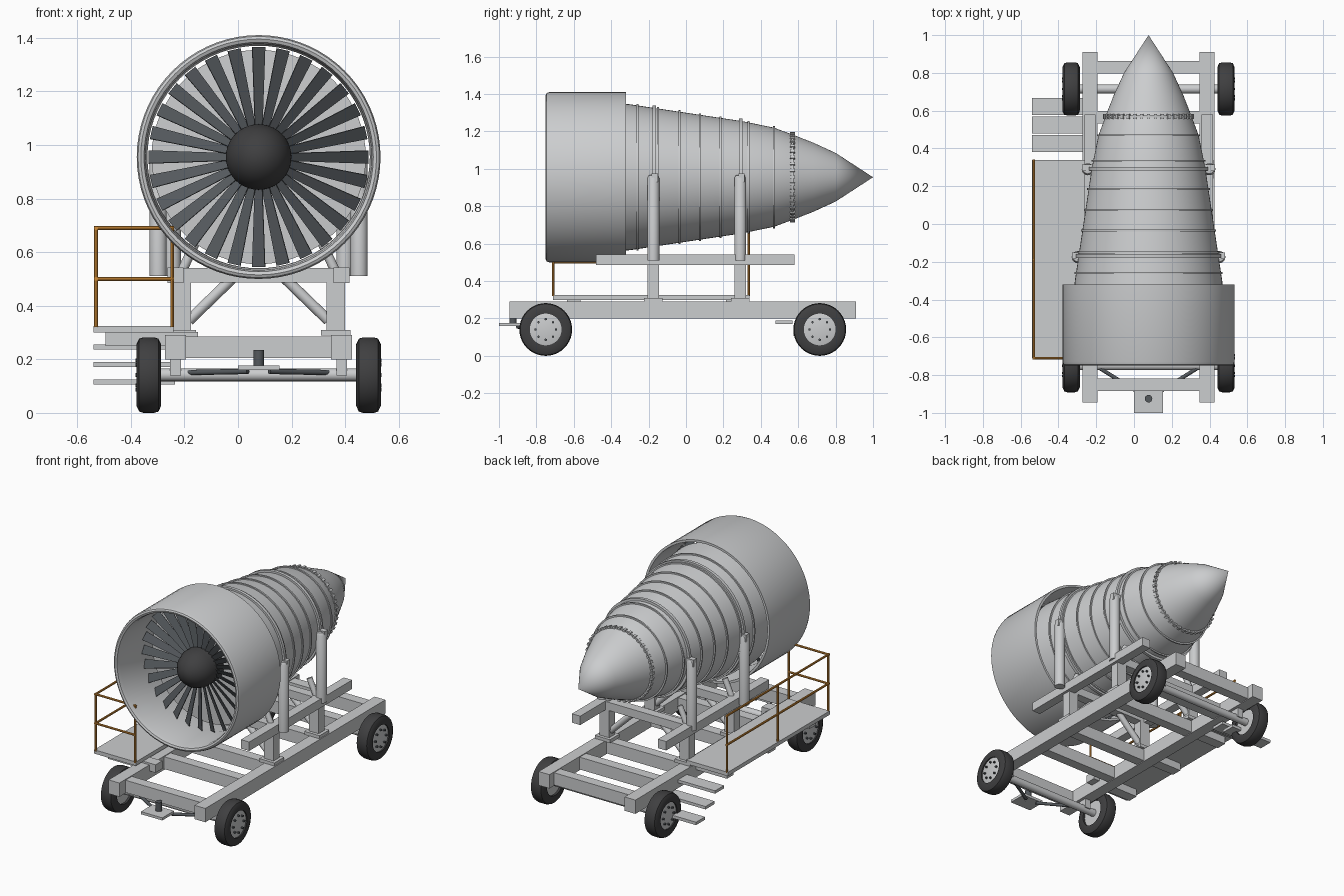
import bpy, bmesh
from math import sin, cos, pi, radians
from mathutils import Vector, Matrix

cube = bpy.data.objects.get("Cube")
if cube:
    bpy.data.objects.remove(cube, do_unlink=True)

CX, CZ = 0.077, 0.955          # engine axis
SIDES = (-1, 1)


def material(name, rgb):
    m = bpy.data.materials.new(name)
    m.use_nodes = True
    m.diffuse_color = (*rgb, 1)
    m.node_tree.nodes["Principled BSDF"].inputs["Base Color"].default_value = (*rgb, 1)
    return m


METAL = material("light grey metal", (0.6, 0.61, 0.62))
RUBBER = material("black rubber", (0.05, 0.05, 0.052))
BLADE = material("dark blade steel", (0.09, 0.1, 0.11))
ORANGE = material("orange paint", (0.65, 0.27, 0.04))


def finish(bm, name, mat, smooth=False):
    bmesh.ops.recalc_face_normals(bm, faces=bm.faces)
    mesh = bpy.data.meshes.new(name)
    bm.to_mesh(mesh)
    bm.free()
    ob = bpy.data.objects.new(name, mesh)
    bpy.context.collection.objects.link(ob)
    mesh.materials.append(mat)
    if smooth:
        bpy.ops.object.select_all(action="DESELECT")
        bpy.context.view_layer.objects.active = ob
        ob.select_set(True)
        bpy.ops.object.shade_smooth_by_angle(angle=radians(35))
    return ob


def add_box(bm, lo, hi):
    lo, hi = Vector(lo), Vector(hi)
    bmesh.ops.create_cube(bm, size=1, matrix=Matrix.Translation((lo + hi) / 2)
                          @ Matrix.Diagonal((*(hi - lo), 1)))


def box(name, lo, hi, mat=METAL):
    bm = bmesh.new()
    add_box(bm, lo, hi)
    return finish(bm, name, mat)


def add_tube(bm, a, b, r, n=12):
    a, b = Vector(a), Vector(b)
    rot = (b - a).to_track_quat("Z", "Y").to_matrix().to_4x4()
    bmesh.ops.create_cone(bm, cap_ends=True, segments=n, radius1=r, radius2=r,
                          depth=(b - a).length, matrix=Matrix.Translation((a + b) / 2) @ rot)


def tube(name, a, b, r, mat=METAL, n=16):
    bm = bmesh.new()
    add_tube(bm, a, b, r, n)
    return finish(bm, name, mat, True)


def lathe(name, profile, centre, axis, mat, n=64, closed=False):
    """Spin (distance along axis, radius) points around the x or y axis."""
    bm = bmesh.new()
    pts = [Vector((d, r, 0) if axis == "X" else (r, d, 0)) for d, r in profile]
    verts = [bm.verts.new(p + Vector(centre)) for p in pts]
    pairs = list(zip(verts, verts[1:])) + ([(verts[-1], verts[0])] if closed else [])
    edges = [bm.edges.new(p) for p in pairs]
    bmesh.ops.spin(bm, geom=verts + edges, cent=centre, angle=2 * pi, steps=n,
                   axis=(1, 0, 0) if axis == "X" else (0, 1, 0))
    bmesh.ops.remove_doubles(bm, verts=bm.verts, dist=0.0005)
    return finish(bm, name, mat, True)


# Engine: inlet cowl, core with tail cone, spinner
AXIS = (CX, 0, CZ)
lathe("inlet_cowl", [(-0.32, 0.455), (-0.73, 0.455), (-0.745, 0.45), (-0.75, 0.44), (-0.745, 0.428),
                     (-0.72, 0.422), (-0.5, 0.415), (-0.32, 0.44)], AXIS, "Y", METAL, 72, True)
CORE = [(-0.42, 0.4), (-0.3, 0.39), (0.0, 0.345), (0.3, 0.3), (0.47, 0.265), (0.57, 0.228)]
lathe("engine_core", [(-0.44, 0)] + CORE + [(0.68, 0.185), (0.8, 0.13), (1.0, 0)], AXIS, "Y", METAL)
lathe("spinner", [(-0.66, 0), (-0.655, 0.035), (-0.63, 0.075), (-0.59, 0.105), (-0.54, 0.122),
                  (-0.43, 0.123)], AXIS, "Y", RUBBER, 40)


def core_radius(y):
    for (y0, r0), (y1, r1) in zip(CORE, CORE[1:]):
        if y <= y1:
            return r0 + (r1 - r0) * (y - y0) / (y1 - y0)
    return CORE[-1][1]


# Casing bands and the two wider mounting straps
def band(name, y, half, rise):
    r = core_radius(y)
    lathe(name, [(y - half, r - 0.01), (y - half, r + rise), (y + half, r + rise),
                 (y + half, r - 0.01)], AXIS, "Y", METAL, 64, True)


for y in (-0.26, -0.15, -0.035, 0.075, 0.185, 0.335, 0.47, 0.57):
    band("casing_band", y, 0.005, 0.008)
for y in (-0.17, 0.293):
    band("mounting_strap", y, 0.01, 0.014)

# Bolted flange in front of the tail cone
bm = bmesh.new()
for i in range(40):
    spin = Matrix.Translation((CX, 0.57, CZ)) @ Matrix.Rotation(2 * pi * i / 40, 4, "Y")
    bmesh.ops.create_cube(bm, size=1, matrix=spin @ Matrix.Translation((0, 0, 0.234))
                          @ Matrix.Diagonal((0.016, 0.026, 0.014, 1)))
finish(bm, "flange_bolts", METAL)

# Fan blades: pitched, widening towards the tip
bm = bmesh.new()
for i in range(28):
    place = (Matrix.Translation((CX, -0.5, CZ)) @ Matrix.Rotation(2 * pi * i / 28, 4, "Y")
             @ Matrix.Rotation(radians(30), 4, "Z"))
    corners = [(-0.016, 0.11), (0.016, 0.11), (0.028, 0.411), (-0.028, 0.411)]
    rings = [[bm.verts.new(place @ Vector((x, t, z))) for x, z in corners] for t in (-0.002, 0.002)]
    bm.faces.new(rings[0])
    bm.faces.new(rings[1][::-1])
    for k in range(4):
        j = (k + 1) % 4
        bm.faces.new((rings[0][k], rings[1][k], rings[1][j], rings[0][j]))
finish(bm, "fan_blades", BLADE)

# Chassis rails and cross members
for s in SIDES:
    x = CX + s * 0.31
    box("chassis_rail", (x - 0.039, -0.945, 0.2), (x + 0.039, 0.91, 0.29))
for y in (-0.85, -0.45, -0.17, 0.29, 0.565, 0.83):
    box("cross_member", (CX - 0.275, y - 0.033, 0.205), (CX + 0.275, y + 0.033, 0.285))

# Axles and wheels
for y in (-0.75, 0.715):
    tube("axle", (CX - 0.4, y, 0.142), (CX + 0.4, y, 0.142), 0.024)
    for s in SIDES:
        x = CX + s * 0.41
        tyre = [(-0.044, 0.085), (-0.046, 0.115), (-0.036, 0.136), (-0.02, 0.141),
                (0.02, 0.141), (0.036, 0.136), (0.046, 0.115), (0.044, 0.085)]
        lathe("tyre", tyre, (x, y, 0.141), "X", RUBBER, 40, True)
        lathe("wheel_rim", [(-0.03, 0), (-0.03, 0.086), (0.034, 0.09), (0.038, 0.08), (0.036, 0)]
              if s > 0 else [(0.03, 0), (0.03, 0.086), (-0.034, 0.09), (-0.038, 0.08), (-0.036, 0)],
              (x, y, 0.141), "X", METAL, 32)
        bm = bmesh.new()
        for i in range(8):
            a = 2 * pi * i / 8
            p = Vector((x + s * 0.03, y + 0.055 * cos(a), 0.141 + 0.055 * sin(a)))
            add_tube(bm, p, p + Vector((s * 0.019, 0, 0)), 0.007, 6)
        finish(bm, "wheel_nuts", BLADE)
    for s in SIDES:
        x = CX + s * 0.31
        box("axle_bracket", (x - 0.02, y - 0.03, 0.14), (x + 0.02, y + 0.03, 0.21))

# Towing hitch
box("tow_plate", (CX - 0.077, -1.0, 0.16), (CX + 0.077, -0.88, 0.177))
tube("tow_pin", (CX, -0.925, 0.16), (CX, -0.925, 0.235), 0.02, BLADE)
for s in SIDES:
    tube("tow_strut", (CX + s * 0.28, -0.75, 0.15), (CX + s * 0.04, -0.9, 0.155), 0.01, BLADE)

# Engine cradle: side beams, legs, braces and upright arms
for s in SIDES:
    x = CX + s * 0.31
    box("cradle_beam", (x - 0.03, -0.48, 0.485), (x + 0.03, 0.58, 0.543))
    for y, off in ((-0.175, 0.375), (0.29, 0.322)):
        lx = CX + s * 0.288
        box("cradle_leg", (lx - 0.035, y - 0.03, 0.29), (lx + 0.035, y + 0.03, 0.5))
        box("leg_foot", (lx - 0.055, y - 0.05, 0.288), (lx + 0.055, y + 0.05, 0.31))
        tube("leg_brace", (CX + s * 0.26, y, 0.345), (CX + s * 0.1, y, 0.5), 0.02)
        tube("cradle_gusset", (CX + s * 0.29, y, 0.52), (CX + s * 0.235, y, 0.64), 0.018)
        ax = CX + s * off
        lathe("upright_arm", [(0, 0), (0, 0.032), (0.44, 0.032), (0.455, 0.024), (0.46, 0)],
              (0, 0, 0), "Y", METAL, 20).matrix_world = (
            Matrix.Translation((ax, y, 0.51)) @ Matrix.Rotation(pi / 2, 4, "X"))
        box("strap_lug", (ax - 0.03, y - 0.01, 0.93), (ax + 0.03, y + 0.024, 0.975))
for y in (-0.175, 0.29):
    box("cradle_cross_beam", (CX - 0.29, y - 0.03, 0.487), (CX + 0.29, y + 0.03, 0.54))

# Side platform with supports and steps
box("platform", (-0.54, -0.71, 0.3), (-0.24, 0.34, 0.325))
for y in (-0.6, -0.18, 0.25):
    box("platform_support", (-0.495, y - 0.035, 0.25), (-0.15, y + 0.035, 0.302))
for i in range(3):
    y, z = 0.38 + 0.098 * i, 0.236 - 0.065 * i
    box("step", (-0.54, y, z), (-0.235, y + 0.092, z + 0.019))

# Handrail
bm = bmesh.new()
OUT, IN, FRONT, BACK = -0.53, -0.245, -0.71, 0.335
for x, y in ((OUT, FRONT), (OUT, (FRONT + BACK) / 2), (OUT, BACK), (IN, FRONT)):
    add_tube(bm, (x, y, 0.32), (x, y, 0.695), 0.007, 8)
for z in (0.5, 0.69):
    add_tube(bm, (OUT, FRONT - 0.007, z), (OUT, BACK + 0.007, z), 0.007, 8)
    add_tube(bm, (OUT - 0.007, FRONT, z), (IN + 0.007, FRONT, z), 0.007, 8)
finish(bm, "handrail", ORANGE, True)
